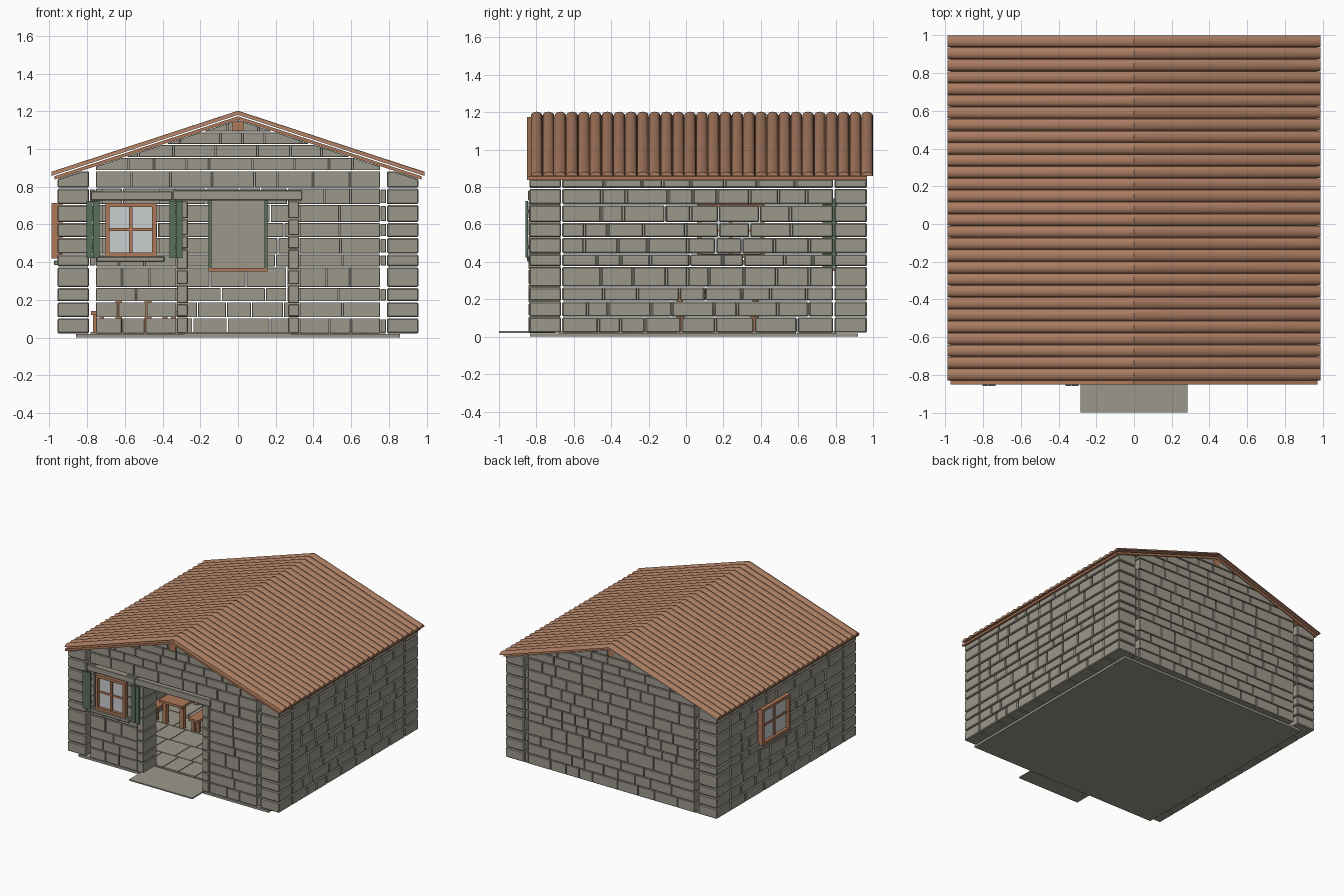
import bpy, bmesh, math, random
from mathutils import Vector

if "Cube" in bpy.data.objects:
    bpy.data.objects.remove(bpy.data.objects["Cube"])
random.seed(4)

SLOPE = 0.327


def material(name, rgb):
    m = bpy.data.materials.new(name)
    m.diffuse_color = (*rgb, 1)
    m.use_nodes = True
    m.node_tree.nodes["Principled BSDF"].inputs["Base Color"].default_value = m.diffuse_color
    return m


STONE = material("warm grey stone", (0.33, 0.315, 0.26))
TILE = material("terracotta brown", (0.40, 0.20, 0.12))
WOOD = material("brown wood", (0.42, 0.19, 0.10))
GREEN = material("shutter green", (0.10, 0.165, 0.11))
GLASS = material("pale glass", (0.60, 0.62, 0.63))


def finish(name, bm, mat, bevel=0.0):
    bmesh.ops.recalc_face_normals(bm, faces=bm.faces)
    me = bpy.data.meshes.new(name)
    bm.to_mesh(me)
    bm.free()
    me.materials.append(mat)
    ob = bpy.data.objects.new(name, me)
    bpy.context.collection.objects.link(ob)
    if bevel:
        mod = ob.modifiers.new("edge wear", 'BEVEL')
        mod.width = bevel
        mod.segments = 1
        mod.limit_method = 'ANGLE'
    return ob


def prism(bm, poly, y0, y1):
    """Extrude an x-z polygon along y."""
    a = [bm.verts.new((x, y0, z)) for x, z in poly]
    b = [bm.verts.new((x, y1, z)) for x, z in poly]
    n = len(poly)
    bm.faces.new(a)
    bm.faces.new(b[::-1])
    for i in range(n):
        j = (i + 1) % n
        bm.faces.new((a[i], b[i], b[j], a[j]))


def box(bm, x0, x1, y0, y1, z0, z1):
    prism(bm, [(x0, z0), (x1, z0), (x1, z1), (x0, z1)], y0, y1)


def boxes(name, mat, items, bevel=0.0):
    bm = bmesh.new()
    for it in items:
        box(bm, *it)
    return finish(name, bm, mat, bevel)


def under_roof(x):
    return 1.154 - SLOPE * abs(x)


def stone(bm, x0, x1, y0, y1, z0, z1):
    """A block whose top is trimmed to the roof slope."""
    reach = (1.154 - z0) / SLOPE - 0.012
    x0, x1 = max(x0, -reach), min(x1, reach)
    if x1 - x0 < 0.01:
        return
    brk = (1.154 - z1) / SLOPE
    xs = sorted({x0, x1} | {b for b in (-brk, 0.0, brk) if x0 + 0.004 < b < x1 - 0.004})
    top = [(x, min(z1, under_roof(x))) for x in reversed(xs)]
    prism(bm, [(x0, z0), (x1, z0)] + top, y0, y1)


def split(a, b):
    """Random block lengths filling a..b."""
    cuts = [a]
    while b - cuts[-1] > 0.34:
        cuts.append(cuts[-1] + random.uniform(0.11, 0.24))
    if b - cuts[-1] > 0.24:
        cuts.append((cuts[-1] + b) / 2 + random.uniform(-0.03, 0.03))
    return list(zip(cuts, cuts[1:] + [b]))


def spans(a, b, zmid, holes):
    """Parts of a..b outside the openings at this height."""
    out = [(a, b)]
    for h0, h1, z0, z1 in holes:
        if z0 < zmid < z1:
            out = [s for p, q in out for s in ((p, min(q, h0)), (max(p, h1), q)) if s[1] - s[0] > 0.01]
    return out


LEVELS = [0.02, 0.105, 0.19, 0.265, 0.375, 0.443, 0.53, 0.61, 0.705, 0.793,
          0.885, 0.955, 1.025, 1.09, 1.16]
ROWS = list(zip(LEVELS, LEVELS[1:]))
G = 0.003  # half joint


# Front and back walls with gables
def cross_wall(name, y0, y1, holes):
    bm = bmesh.new()
    for i, (z0, z1) in enumerate(ROWS):
        for a, b in spans(-0.755, 0.755, (z0 + z1) / 2, holes):
            for p, q in split(a, b):
                stone(bm, p + G, q - G, y0, y1, z0 + G, z1 - G)
        if i in (0, 2, 4, 5, 6, 7, 8):  # filler blocks beside the corners
            for s in (-1, 1):
                if s > 0 or i not in (0, 2):
                    box(bm, min(s * 0.757, s * 0.785), max(s * 0.757, s * 0.785),
                        y0 + 0.01, y1 - 0.01, z0 + 0.008, z1 - 0.008)
    finish(name, bm, STONE, 0.006)


# Side walls, running to the corners
def side_wall(name, x0, x1, holes):
    bm = bmesh.new()
    for z0, z1 in ROWS[:10]:
        ends = [(-0.84, -0.665), (0.79, 0.97)]
        for a, b in spans(-0.665, 0.79, (z0 + z1) / 2, holes):
            ends += split(a, b)
        for p, q in ends:
            stone(bm, x0, x1, p + G, q - G, z0 + G, z1 - G)
    finish(name, bm, STONE, 0.006)


cross_wall("front_wall", -0.835, -0.68,
           [(-0.325, 0.325, 0.0, 0.79), (-0.715, -0.42, 0.44, 0.79)])
cross_wall("back_wall", 0.81, 0.965, [])
side_wall("right_wall", 0.79, 0.957, [])
side_wall("left_wall", -0.957, -0.79, [(0.05, 0.43, 0.44, 0.705)])

# Doorway jambs, lintels and window sill
jambs = []
for s in (-1, 1):
    z = 0.02
    for h in (0.09, 0.07, 0.1, 0.08, 0.11, 0.07, 0.09, 0.095):
        jambs.append((s * 0.295 - 0.029, s * 0.295 + 0.029, -0.843, -0.67, z + G, z + h - G))
        z += h
boxes("door_jambs", STONE, jambs, 0.004)
boxes("lintels_and_sill", STONE, [
    (-0.345, 0.34, -0.845, -0.67, 0.728, 0.782),
    (-0.78, -0.35, -0.84, -0.68, 0.728, 0.775),
    (-0.75, -0.39, -0.85, -0.70, 0.403, 0.43),
    (-0.975, -0.80, 0.03, 0.45, 0.385, 0.41)], 0.004)

# Foundation, doorstep and floor tiles
boxes("foundation", STONE, [(-0.86, 0.86, -0.835, 0.92, 0, 0.018)])
boxes("doorstep", STONE, [(-0.285, 0.285, -1.0, -0.70, 0.02, 0.03)])
tiles = []
for r in range(7):
    y = -0.68 + r * 0.212
    for a, b in split(-0.785, 0.785):
        tiles.append((a + G, b - G, y + G, y + 0.212 - G, 0.018, 0.03))
boxes("floor_tiles", STONE, tiles)


# Windows: frame, glazing bars and glass
def window(name, u0, u1, z0, z1, d0, d1, sideways=False):
    t, um, zm = 0.022, (u0 + u1) / 2, (z0 + z1) / 2
    dm = (d0 + d1) / 2
    frame = [(u0, u1, d0, d1, z0, z0 + t), (u0, u1, d0, d1, z1 - t, z1),
             (u0, u0 + t, d0, d1, z0 + t, z1 - t), (u1 - t, u1, d0, d1, z0 + t, z1 - t),
             (um - 0.009, um + 0.009, dm - 0.012, dm + 0.012, z0 + t, z1 - t),
             (u0 + t, u1 - t, dm - 0.011, dm + 0.011, zm - 0.008, zm + 0.008)]
    pane = [(u0 + t, u1 - t, dm - 0.003, dm + 0.003, z0 + t, z1 - t)]
    if sideways:
        frame, pane = [[(d, e, a, b, p, q) for a, b, d, e, p, q in L] for L in (frame, pane)]
    boxes(name + "_frame", WOOD, frame)
    boxes(name + "_glass", GLASS, pane)


window("front_window", -0.703, -0.433, 0.43, 0.715, -0.84, -0.79)
window("left_window", 0.06, 0.42, 0.42, 0.715, -0.988, -0.93, True)

# Open shutters made of two boards with battens
shutters = []
for c in (-0.77, -0.33):
    for s in (-1, 1):
        shutters.append((c + s * 0.018 - 0.0165, c + s * 0.018 + 0.0165, -0.858, -0.846, 0.423, 0.725))
    for z in (0.47, 0.66):
        shutters.append((c - 0.033, c + 0.033, -0.847, -0.836, z, z + 0.02))
boxes("shutters", GREEN, shutters)

# Recess on the inside of the back wall
boxes("inner_recess_panel", STONE, [(-0.14, 0.14, 0.795, 0.808, 0.37, 0.74)])
boxes("inner_recess_sides", GREEN, [(s * 0.148 - 0.008, s * 0.148 + 0.008, 0.73, 0.808, 0.37, 0.74)
                                    for s in (-1, 1)])
boxes("inner_recess_sill", WOOD, [(-0.156, 0.156, 0.73, 0.808, 0.35, 0.368)])


# Table and benches
def trestle(name, x0, x1, y0, y1, top, leg):
    parts = [(x0, x1, y0, y1, top - 0.02, top)]
    for x in (x0 + 0.01, x1 - 0.01 - leg):
        for y in (y0 + 0.03, y1 - 0.03 - leg):
            parts.append((x, x + leg, y, y + leg, 0.03, top - 0.02))
    boxes(name, WOOD, parts)


trestle("table", -0.66, -0.45, -0.08, 0.42, 0.23, 0.035)
trestle("near_bench", -0.41, -0.32, -0.06, 0.40, 0.14, 0.025)
trestle("far_bench", -0.78, -0.70, -0.06, 0.40, 0.14, 0.025)

# Roof boards and ridge beam
bm = bmesh.new()
e = 0.972
prism(bm, [(-e, 1.156 - SLOPE * e), (0, 1.156), (e, 1.156 - SLOPE * e),
           (e, 1.174 - SLOPE * e), (0, 1.174), (-e, 1.174 - SLOPE * e)], -0.85, 0.968)
finish("roof_boards", bm, WOOD)
boxes("ridge_beam", WOOD, [(-0.028, 0.028, -0.845, 0.966, 1.095, 1.15)])

# Rounded tile rolls running over the ridge
bm = bmesh.new()
COUNT, STEPS, H = 29, 8, 0.022
pitch = 1.83 / COUNT
for k in range(COUNT):
    yc = -0.83 + pitch * (k + 0.5)
    rings = []
    for x in (-0.988, 0, 0.988):
        ring = []
        for i in range(STEPS + 1):
            t = math.pi * i / STEPS
            ring.append(bm.verts.new((x, yc - math.cos(t) * pitch * 0.49,
                                      1.203 - SLOPE * abs(x) - H * (1 - math.sin(t)))))
        rings.append(ring)
    for r0, r1 in zip(rings, rings[1:]):
        for i in range(STEPS + 1):
            j = (i + 1) % (STEPS + 1)
            bm.faces.new((r0[i], r1[i], r1[j], r0[j]))
    bm.faces.new(rings[0])
    bm.faces.new(rings[2][::-1])
roof = finish("roof_tiles", bm, TILE)
bpy.context.view_layer.objects.active = roof
roof.select_set(True)
bpy.ops.object.shade_smooth_by_angle()
